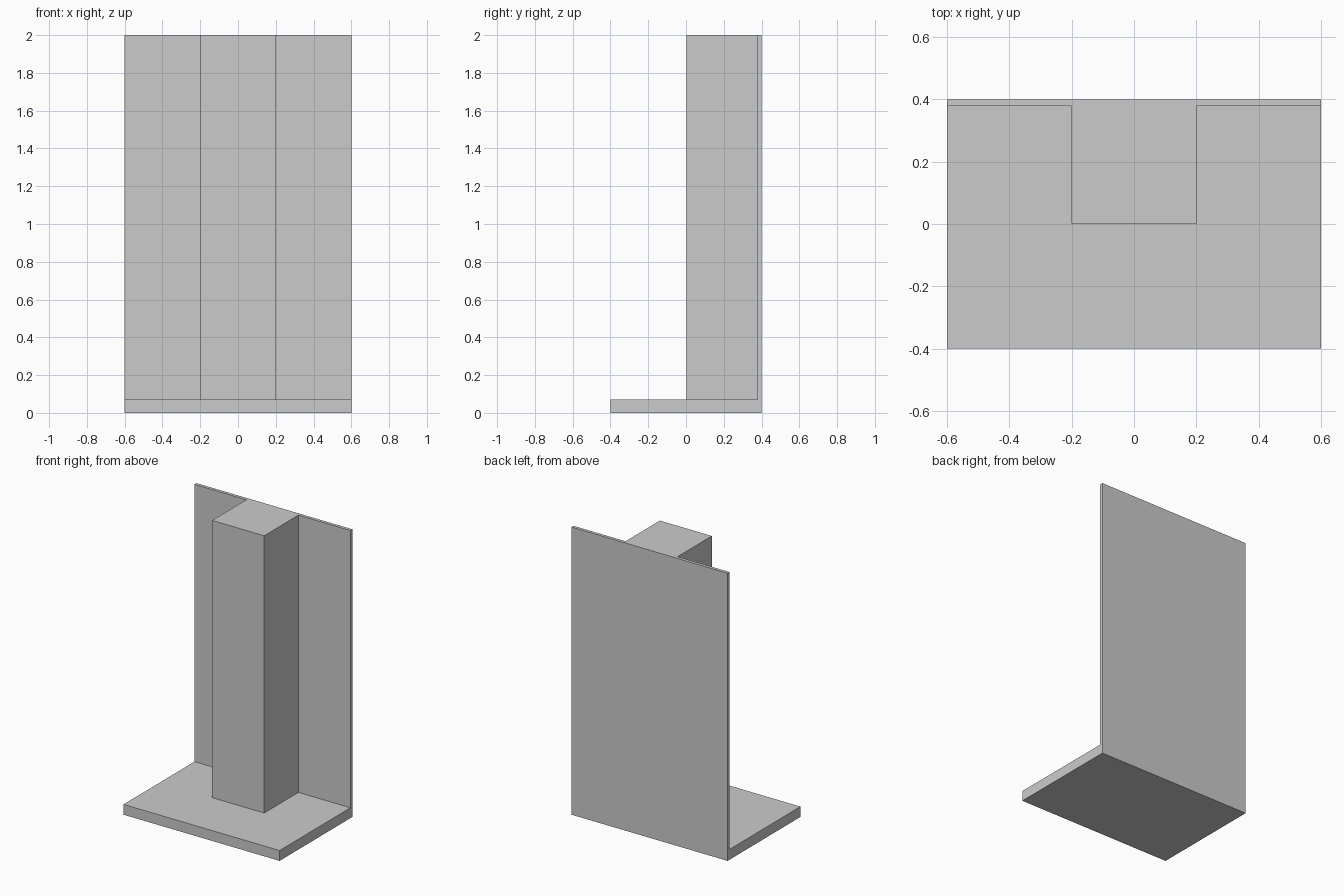
import bpy
import bmesh
from mathutils import Vector

if "Cube" in bpy.data.objects:
    bpy.data.objects.remove(bpy.data.objects["Cube"])

WIDTH, DEPTH, HEIGHT = 1.2, 0.8, 2.0
BASE_TOP = 0.072      # top of the base slab
PANEL_FRONT = 0.378   # front face of the thin back panel
COLUMN_HALF = 0.2
COLUMN_FRONT = 0.002


def extruded(name, outline, direction):
    """Closed prism from a flat outline of points."""
    bm = bmesh.new()
    face = bm.faces.new([bm.verts.new(p) for p in outline])
    result = bmesh.ops.extrude_face_region(bm, geom=[face], use_keep_orig=True)
    moved = [g for g in result["geom"] if isinstance(g, bmesh.types.BMVert)]
    bmesh.ops.translate(bm, verts=moved, vec=Vector(direction))
    bmesh.ops.recalc_face_normals(bm, faces=bm.faces)
    mesh = bpy.data.meshes.new(name)
    bm.to_mesh(mesh)
    bm.free()
    obj = bpy.data.objects.new(name, mesh)
    bpy.context.collection.objects.link(obj)
    return obj


# base slab and back panel: one L-shaped side profile swept across the width
front, back = -DEPTH / 2, DEPTH / 2
profile = [(front, 0), (back, 0), (back, HEIGHT), (PANEL_FRONT, HEIGHT),
           (PANEL_FRONT, BASE_TOP), (front, BASE_TOP)]
stand = extruded("base_and_back_panel",
                 [(-WIDTH / 2, y, z) for y, z in profile], (WIDTH, 0, 0))

# square column, sunk slightly into the slab and panel
column_back, column_bottom = PANEL_FRONT + 0.01, BASE_TOP - 0.03
c = COLUMN_HALF
column = extruded("column",
                  [(-c, COLUMN_FRONT, column_bottom), (c, COLUMN_FRONT, column_bottom),
                   (c, column_back, column_bottom), (-c, column_back, column_bottom)],
                  (0, 0, HEIGHT - column_bottom))

# fuse the column into the stand as one solid
union = stand.modifiers.new("join_column", "BOOLEAN")
union.operation = "UNION"
union.solver = "EXACT"
union.object = column
bpy.context.view_layer.objects.active = stand
stand.select_set(True)
bpy.ops.object.modifier_apply(modifier=union.name)
bpy.data.objects.remove(column, do_unlink=True)
stand.name = "stand_with_column"
